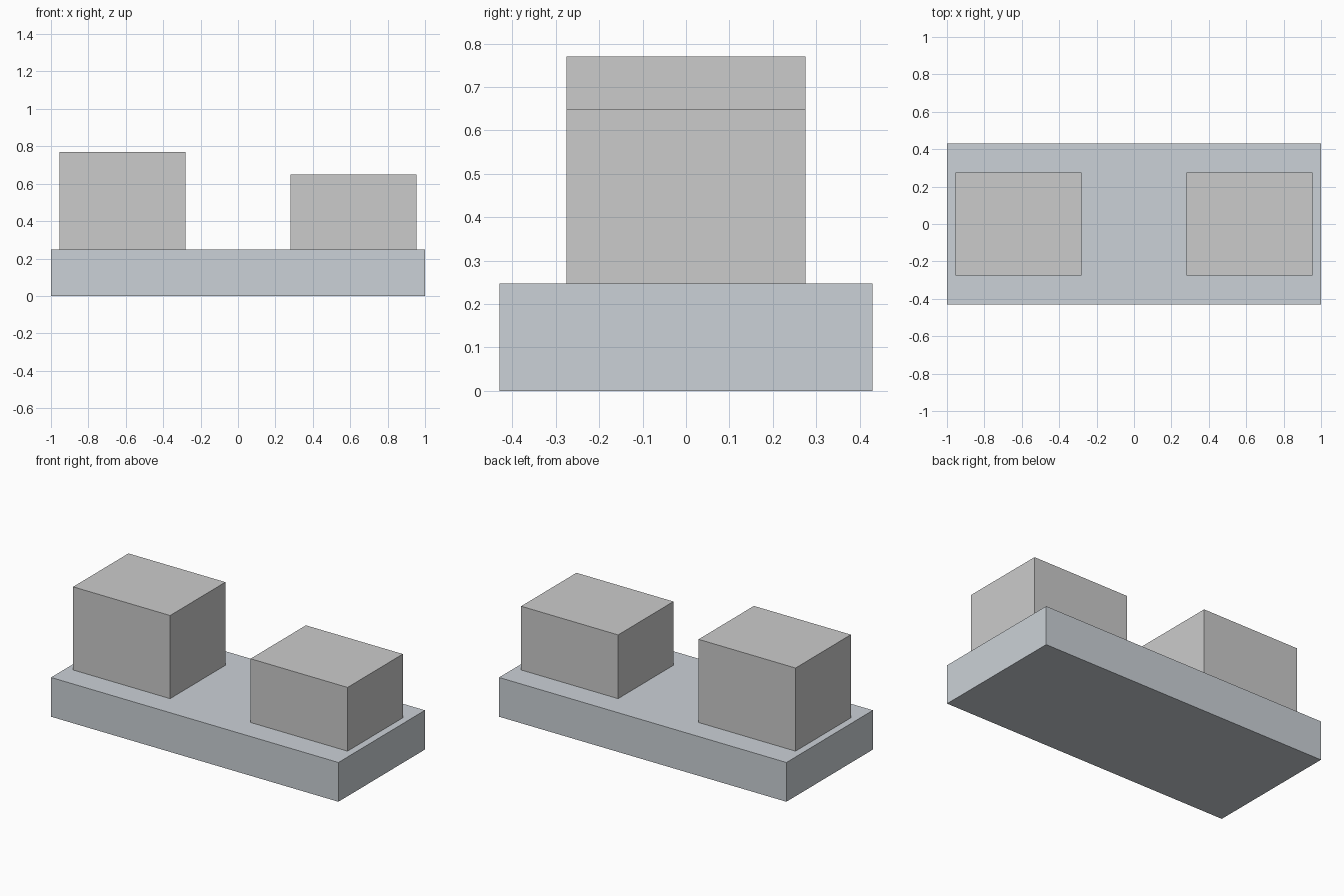
import bpy

if "Cube" in bpy.data.objects:
    bpy.data.objects.remove(bpy.data.objects["Cube"])


def box(name, x, y, z):
    """Box spanning the given (min, max) ranges."""
    spans = (x, y, z)
    bpy.ops.mesh.primitive_cube_add(size=1, location=[(a + b) / 2 for a, b in spans])
    obj = bpy.context.object
    obj.name = name
    obj.scale = [b - a for a, b in spans]
    bpy.ops.object.transform_apply(location=False, rotation=False, scale=True)
    return obj


# Blue-grey base slab
base = box("base_slab", (-1, 1), (-0.43, 0.43), (0, 0.247))
mat = bpy.data.materials.new("blue_grey")
mat.diffuse_color = (0.60, 0.64, 0.68, 1)
mat.use_nodes = True
mat.node_tree.nodes["Principled BSDF"].inputs["Base Color"].default_value = mat.diffuse_color
base.data.materials.append(mat)

# Two blocks sunk through the slab, the left one taller
for name, x, top in (("left_block", (-0.955, -0.28), 0.77),
                     ("right_block", (0.28, 0.955), 0.648)):
    box(name, x, (-0.275, 0.275), (0.001, top))
